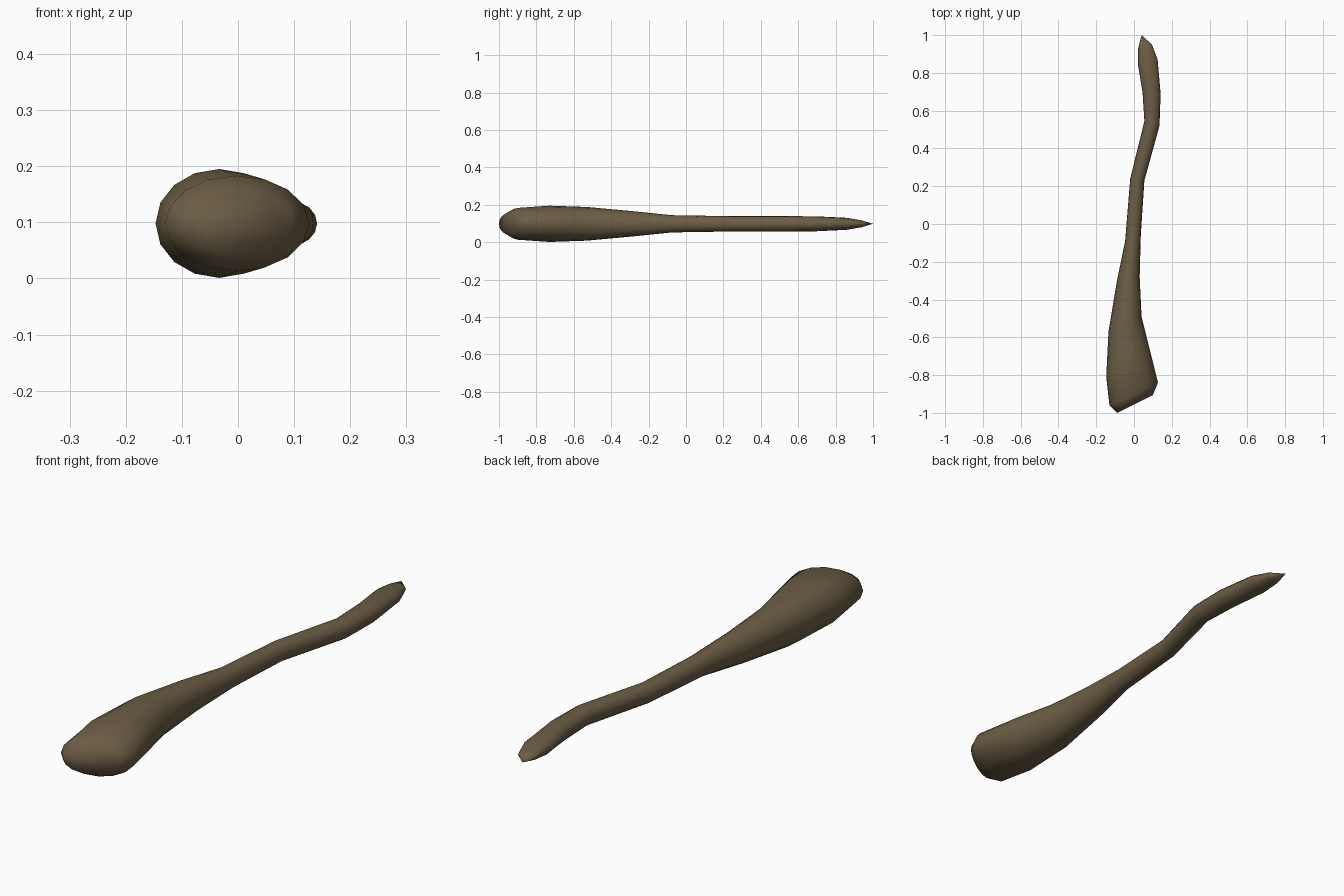
import bpy, bmesh, math
from mathutils import Vector

if "Cube" in bpy.data.objects:
    bpy.data.objects.remove(bpy.data.objects["Cube"])

SIDES = 16
MID_Z = 0.098

# Each section: left edge (x, y), right edge (x, y), half height
sections = [
    (-0.09, -1.00, 0.10, -0.905, 0.055),
    (-0.13, -0.96, 0.127, -0.84, 0.085),
    (-0.147, -0.81, 0.08, -0.65, 0.097),
    (-0.135, -0.57, 0.04, -0.49, 0.09),
    (-0.09, -0.30, 0.03, -0.28, 0.068),
    (-0.047, -0.09, 0.036, -0.06, 0.046),
    (-0.02, 0.24, 0.055, 0.23, 0.041),
    (0.055, 0.545, 0.135, 0.52, 0.041),
    (0.045, 0.70, 0.141, 0.69, 0.040),
    (0.02, 0.85, 0.125, 0.87, 0.032),
    (0.022, 0.93, 0.095, 0.95, 0.018),
]

# Wooden club: elliptical rings lofted along the bent handle
bm = bmesh.new()
rings = []
for lx, ly, rx, ry, h in sections:
    left, right = Vector((lx, ly, MID_Z)), Vector((rx, ry, MID_Z))
    centre, half = (left + right) / 2, (right - left) / 2
    ring = []
    for i in range(SIDES):
        a = 2 * math.pi * i / SIDES
        ring.append(bm.verts.new(centre + half * math.cos(a) + Vector((0, 0, h * math.sin(a)))))
    rings.append(ring)
for a, b in zip(rings, rings[1:]):
    for i in range(SIDES):
        j = (i + 1) % SIDES
        bm.faces.new((a[i], a[j], b[j], b[i]))

# Flat butt end and pointed handle tip
bm.faces.new(rings[0])
tip = bm.verts.new((0.04, 1.0, MID_Z))
for i in range(SIDES):
    bm.faces.new((rings[-1][i], rings[-1][(i + 1) % SIDES], tip))
bmesh.ops.recalc_face_normals(bm, faces=bm.faces)
for f in bm.faces:
    f.smooth = True

mesh = bpy.data.meshes.new("wooden_club")
bm.to_mesh(mesh)
bm.free()
club = bpy.data.objects.new("wooden_club", mesh)
bpy.context.collection.objects.link(club)

wood = bpy.data.materials.new("wood")
wood.diffuse_color = (0.15, 0.11, 0.06, 1)
wood.use_nodes = True
wood.node_tree.nodes["Principled BSDF"].inputs["Base Color"].default_value = wood.diffuse_color
mesh.materials.append(wood)
